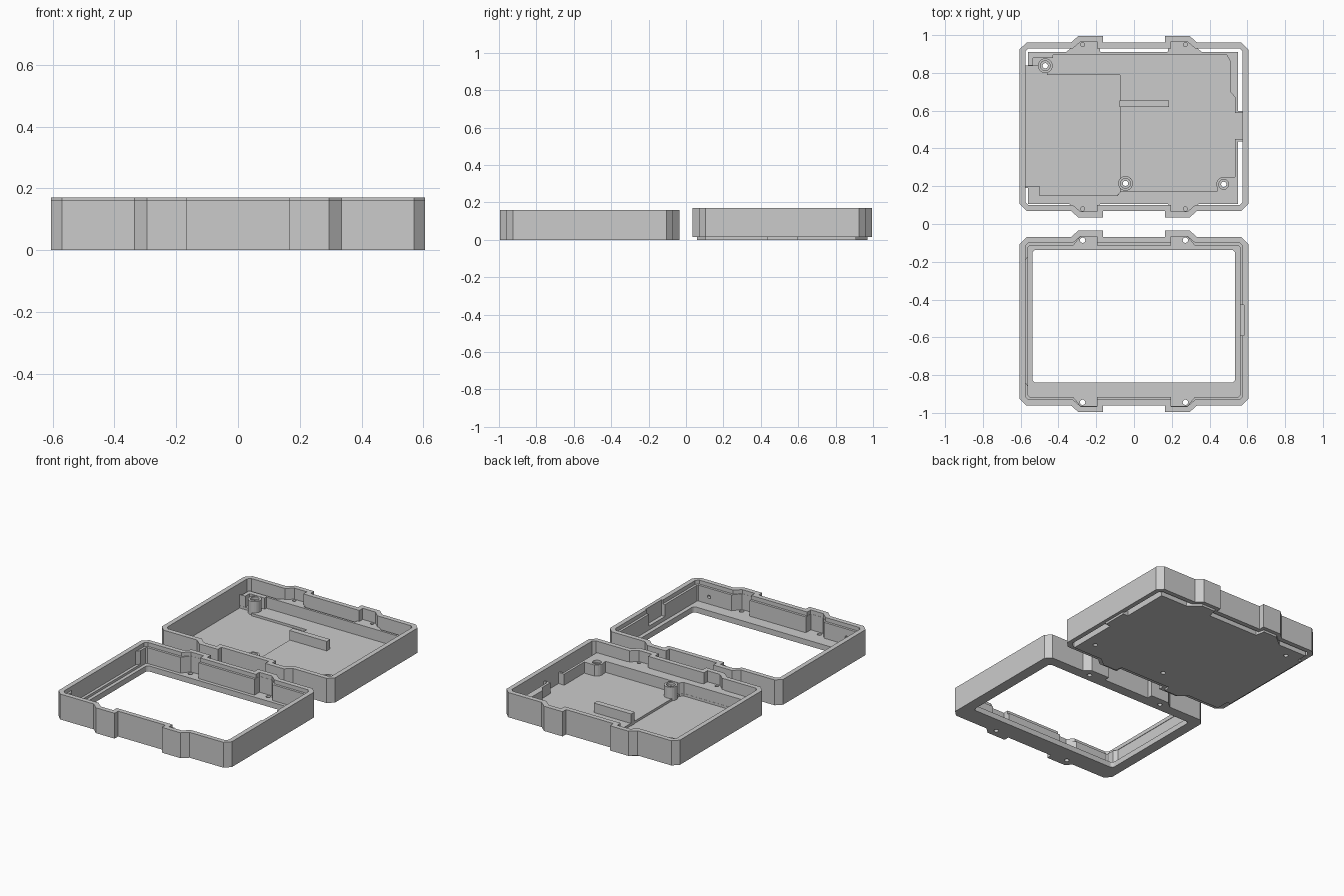
import bpy, bmesh, math

if "Cube" in bpy.data.objects:
    bpy.data.objects.remove(bpy.data.objects["Cube"])

grey = bpy.data.materials.new("plain grey")
grey.diffuse_color = (0.6, 0.6, 0.6, 1)
grey.use_nodes = True
grey.node_tree.nodes["Principled BSDF"].inputs["Base Color"].default_value = grey.diffuse_color


def finish(bm, name):
    bmesh.ops.recalc_face_normals(bm, faces=bm.faces)
    mesh = bpy.data.meshes.new(name)
    bm.to_mesh(mesh)
    bm.free()
    mesh.materials.append(grey)
    ob = bpy.data.objects.new(name, mesh)
    bpy.context.collection.objects.link(ob)
    return ob


def prism(name, pts, z0, z1, dy=0.0):
    """Extrude a flat outline from z0 to z1."""
    bm = bmesh.new()
    low = [bm.verts.new((x, y + dy, z0)) for x, y in pts]
    high = [bm.verts.new((x, y + dy, z1)) for x, y in pts]
    bm.faces.new(low)
    bm.faces.new(high)
    n = len(pts)
    for i in range(n):
        j = (i + 1) % n
        bm.faces.new((low[i], low[j], high[j], high[i]))
    return finish(bm, name)


def rect(x0, x1, y0, y1):
    return [(x0, y0), (x1, y0), (x1, y1), (x0, y1)]


def circle(x, y, r, n=24):
    return [(x + r * math.cos(2 * math.pi * i / n),
             y + r * math.sin(2 * math.pi * i / n)) for i in range(n)]


def rounded(x0, x1, y0, y1, r):
    pts = []
    for k, (cx, cy) in enumerate(((x1 - r, y1 - r), (x0 + r, y1 - r),
                                  (x0 + r, y0 + r), (x1 - r, y0 + r))):
        for i in range(5):
            a = math.pi / 2 * (k + i / 4)
            pts.append((cx + r * math.cos(a), cy + r * math.sin(a)))
    return pts


def shell_outline(d=0.0, t=0.0):
    """Chamfered rectangle with four screw tabs, inset by d (tabs by t)."""
    k = d * 0.4
    q = [(.605 - d, .41 - k), (.57 - k, .445 - d), (.335 - t * .4, .445 - d),
         (.295 - t * .4, .48 - t), (.165 + t, .48 - t), (.165 + t, .445 - d)]
    top = q + [(-x, y) for x, y in reversed(q)]
    return top + [(-x, -y) for x, y in top]


def combine(ob, others, op='DIFFERENCE'):
    """Apply a boolean with each helper and remove the helper."""
    for other in others:
        mod = ob.modifiers.new("bool", 'BOOLEAN')
        mod.operation, mod.solver, mod.object = op, 'EXACT', other
        bpy.context.view_layer.update()
        dg = bpy.context.evaluated_depsgraph_get()
        mesh = bpy.data.meshes.new_from_object(ob.evaluated_get(dg))
        ob.modifiers.clear()
        ob.data = mesh
        bpy.data.objects.remove(other)


# ---- front frame: open bezel with stepped rim and screw tabs ----
FY = -0.515
frame = prism("bezel_frame", shell_outline(), 0, .16, FY)
cuts = [
    prism("lip_cut", shell_outline(.03, .03), .135, .25, FY),
    prism("cavity_cut", shell_outline(.045, .031), .035, .24, FY),
    prism("window_cut", rounded(-.538, .535, -.84, -.137, .02), -.1, .2),
    prism("left_recess", [(-.5, -.87), (-.5, -.17), (-.56, -.17), (-.578, -.195),
                          (-.578, -.835), (-.56, -.86)], .05, .1355),
    prism("port_recess", rect(.5, .583, -.59, -.43), .06, .26),
]
cuts += [prism("tab_hole", circle(sx * .272, FY + sy * .429, .014), -.1, .1)
         for sx in (-1, 1) for sy in (-1, 1)]
# blind pin holes in the long walls
for sx in (-1, 1):
    for sy in (-1, 1):
        bm = bmesh.new()
        bmesh.ops.create_cone(bm, cap_ends=True, segments=16, radius1=.011,
                              radius2=.011, depth=.05)
        for v in bm.verts:
            x, y, z = v.co
            v.co = (x + sx * .48, z + FY + sy * .395, y + .08)
        cuts.append(finish(bm, "pin_cut"))
combine(frame, cuts)

# ---- rear case: outer ring around a thinner tray ----
CY = 0.515
tray = prism("rear_case", [
    (-.56, .105), (.55, .105), (.55, .437), (.585, .437), (.585, .598), (.55, .598),
    (.55, .91), (-.56, .91), (-.56, .84), (-.585, .84), (-.585, .19), (-.56, .19)],
    0, .1)

# tab ledges joining the tray to the ring
ledges = []
for sx in (-1, 1):
    for sy in (-1, 1):
        pts = [(.37, .38), (.36, .395), (.285, .455), (.19, .455), (.175, .38)]
        ledges.append(prism("tab_ledge", [(sx * x, sy * y) for x, y in pts],
                            0, .1, CY))
combine(tray, ledges, 'UNION')

# tray pocket: shallow floor, deeper on the left
pocket = [(-.579, .2), (-.5, .2), (-.5, .15), (-.09, .15), (-.07, .172),
          (.44, .172), (.44, .22), (.465, .25), (.535, .25), (.535, .45),
          (.576, .45), (.576, .588), (.535, .588), (.535, .67), (.51, .70),
          (.51, .86), (.49, .896), (-.43, .896), (-.43, .88), (-.535, .88),
          (-.535, .838), (-.579, .838)]
combine(tray, [prism("pocket_cut", pocket, .03, .3),
               prism("deep_cut", [(-.578, .201), (-.499, .201), (-.499, .151),
                                  (-.091, .151), (-.073, .17), (-.073, .79),
                                  (-.46, .79), (-.46, .837), (-.578, .837)],
                     .015, .2)])

# screw bosses and support bar
BOSSES = ((-.47, .838), (-.045, .215), (.475, .21))
parts = [prism("boss", circle(x, y, .039), .008, .1005) for x, y in BOSSES]
parts.append(prism("support_bar", rect(-.076, .185, .62, .655), .012, .09))

# outer ring
ring = prism("ring", shell_outline(), .014, .17, CY)
combine(ring, [prism("ring_cut", shell_outline(.03, .03), -.1, .3, CY)])
parts.append(ring)
combine(tray, parts, 'UNION')

# screw holes, counterbores and blind tab holes
holes = []
for x, y in BOSSES:
    holes.append(prism("screw_hole", circle(x, y, .014), -.1, .3))
    holes.append(prism("counterbore", circle(x, y, .026), .085, .31))
for sx in (-1, 1):
    for sy in (-1, 1):
        holes.append(prism("tab_hole", circle(sx * .272, CY + sy * .435, .011),
                           .03, .2))
combine(tray, holes)
